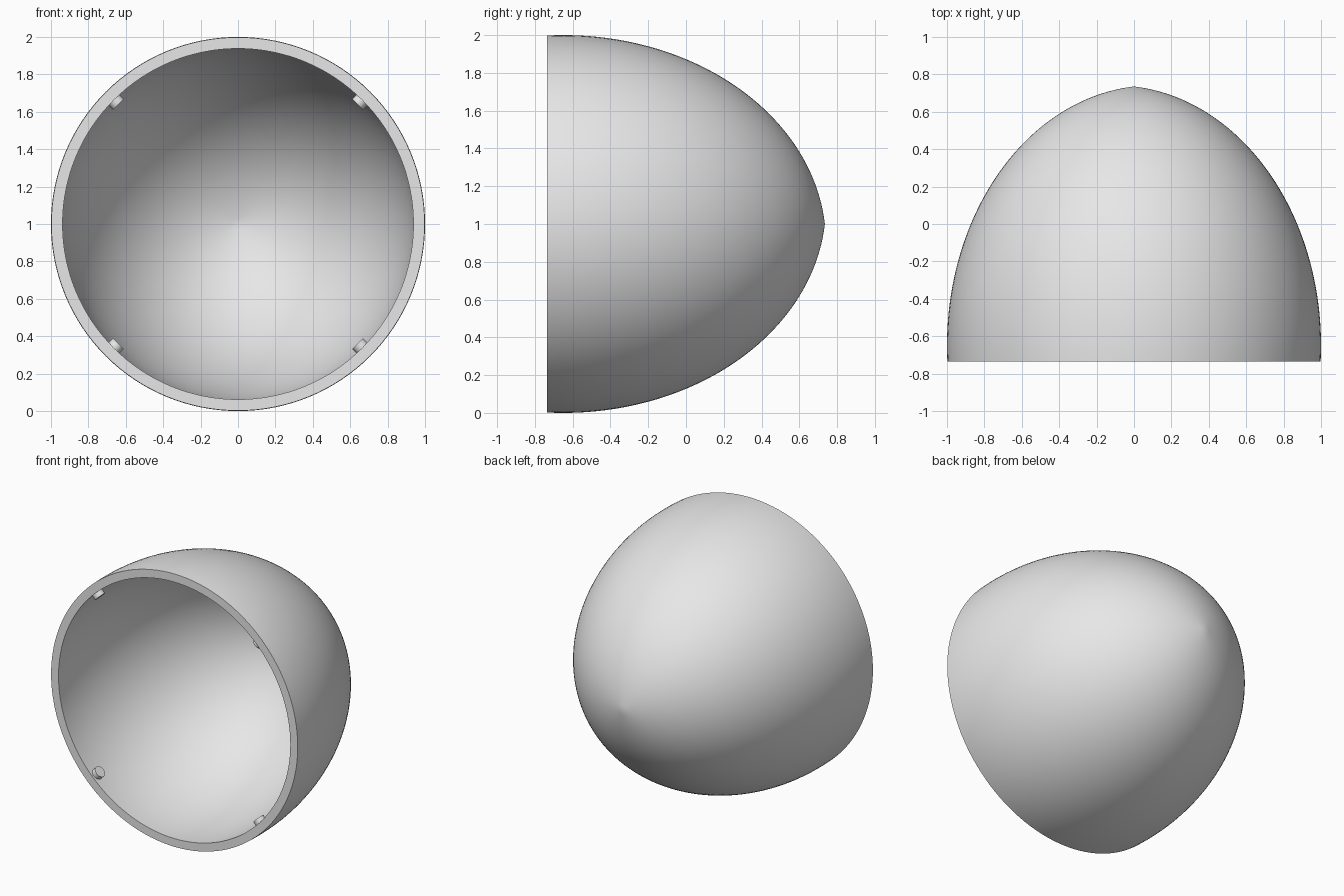
import bpy, bmesh, math
from mathutils import Vector, Matrix

cube = bpy.data.objects.get("Cube")
if cube:
    bpy.data.objects.remove(cube, do_unlink=True)

grey = bpy.data.materials.new("plain grey")
grey.use_nodes = True
grey.diffuse_color = (0.8, 0.8, 0.8, 1)
grey.node_tree.nodes["Principled BSDF"].inputs["Base Color"].default_value = (0.8, 0.8, 0.8, 1)

AXIS = Vector((0, 0, 1))   # centre line of the dome, running along y
RIM_Y = -0.735
BULGE_Y = -0.65            # widest ring
INSET = 0.1                # arc is shifted past the centre line, giving a slight point
WALL = 0.06


def arc(width, length, steps=48):
    """Shifted elliptical profile from the rim to the tip."""
    start = math.asin((RIM_Y - BULGE_Y) / length)
    end = math.acos(INSET / width)
    points = []
    for i in range(steps + 1):
        a = start + (end - start) * i / steps
        points.append(AXIS + Vector((max(0, width * math.cos(a) - INSET),
                                     BULGE_Y + length * math.sin(a), 0)))
    return points


def finish(name, bm):
    bmesh.ops.recalc_face_normals(bm, faces=bm.faces)
    mesh = bpy.data.meshes.new(name)
    bm.to_mesh(mesh)
    bm.free()
    mesh.materials.append(grey)
    obj = bpy.data.objects.new(name, mesh)
    bpy.context.collection.objects.link(obj)
    bpy.ops.object.select_all(action='DESELECT')
    obj.select_set(True)
    bpy.context.view_layer.objects.active = obj
    bpy.ops.object.shade_smooth_by_angle(angle=math.radians(30))
    return obj


# Hollow dome: outer and inner profiles joined by the flat rim
outer = arc(1 + INSET, 1.391)
inner = arc(1 + INSET - WALL, 1.391 - WALL)
bm = bmesh.new()
verts = [bm.verts.new(p) for p in outer[::-1] + inner]
edges = [bm.edges.new(pair) for pair in zip(verts, verts[1:])]
bmesh.ops.spin(bm, geom=verts + edges, cent=AXIS, axis=(0, 1, 0),
               angle=math.tau, steps=128, use_merge=True)
bmesh.ops.remove_doubles(bm, verts=bm.verts, dist=0.0001)
finish("dome_shell", bm)

# Four short round pegs on the inner wall, pointing at the centre line
for side, sx in (("left", 1), ("right", -1)):
    for level, sz in (("upper", 1), ("lower", -1)):
        out = Vector((sx, 0, sz)).normalized()
        place = Matrix.Translation(AXIS + out * 0.935 + Vector((0, -0.68, 0)))
        turn = out.to_track_quat('Z', 'Y').to_matrix().to_4x4()
        bm = bmesh.new()
        bmesh.ops.create_cone(bm, cap_ends=True, segments=32, radius1=0.04,
                              radius2=0.04, depth=0.06, matrix=place @ turn)
        finish(f"{level}_{side}_peg", bm)
